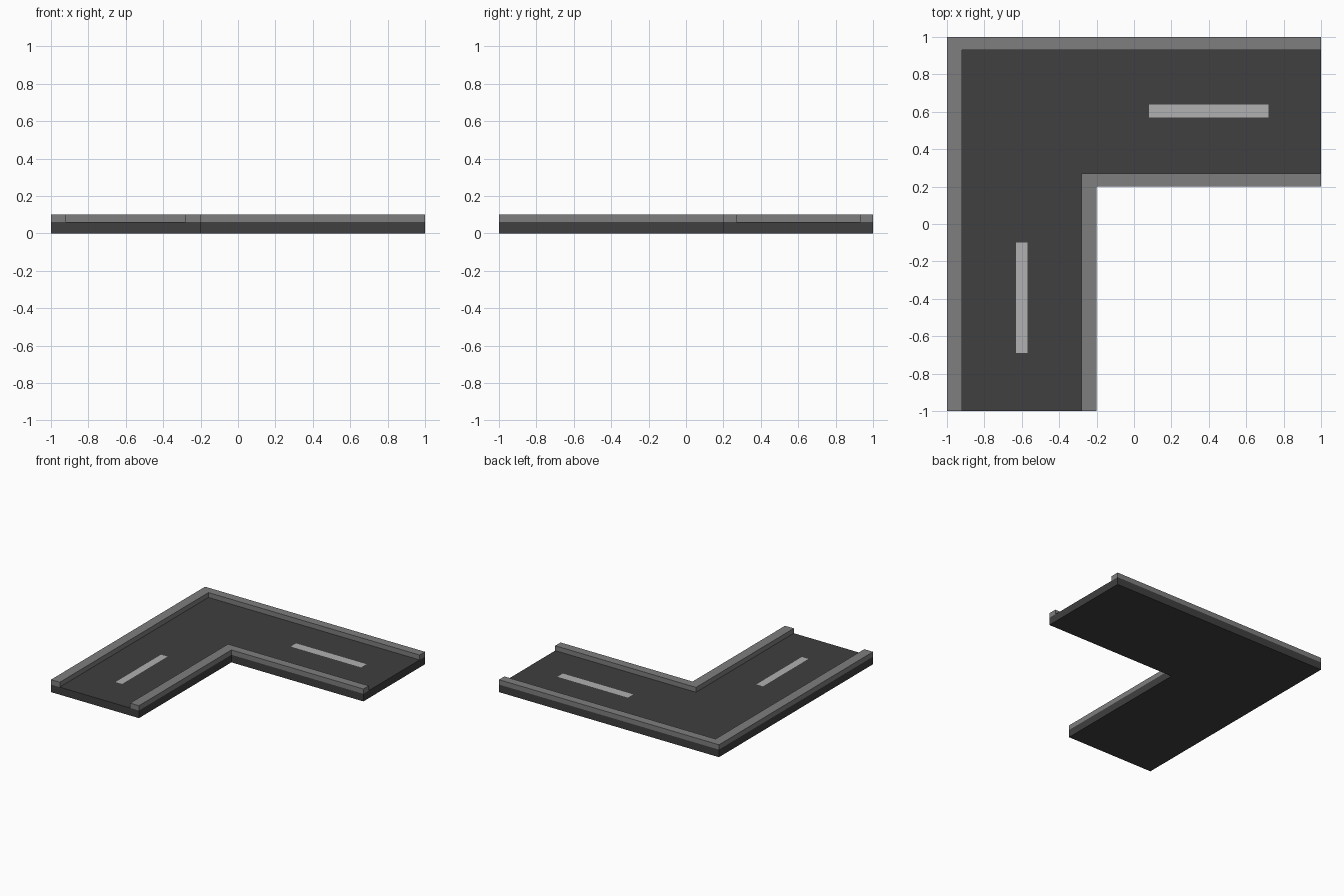
import bpy, bmesh
from mathutils import Vector

if "Cube" in bpy.data.objects:
    bpy.data.objects.remove(bpy.data.objects["Cube"])


def grey(name, v):
    m = bpy.data.materials.new(name)
    m.diffuse_color = (v, v, v, 1)
    m.use_nodes = True
    m.node_tree.nodes["Principled BSDF"].inputs["Base Color"].default_value = m.diffuse_color
    return m


asphalt = grey("asphalt", 0.05)
concrete = grey("concrete", 0.21)
paint = grey("paint", 0.44)


def slab(name, outline, z0, z1, mat, cut=None, flip=None):
    """Extrude a flat outline from z0 to z1; optionally split it and turn some faces."""
    bm = bmesh.new()
    face = bm.faces.new([bm.verts.new((x, y, z0)) for x, y in outline])
    if z1 > z0:
        ext = bmesh.ops.extrude_face_region(bm, geom=[face], use_keep_orig=True)
        top = [v for v in ext["geom"] if isinstance(v, bmesh.types.BMVert)]
        bmesh.ops.translate(bm, verts=top, vec=(0, 0, z1 - z0))
        bmesh.ops.recalc_face_normals(bm, faces=bm.faces[:])
    if cut:
        co, no = cut
        bmesh.ops.bisect_plane(bm, geom=bm.verts[:] + bm.edges[:] + bm.faces[:],
                               plane_co=Vector(co), plane_no=Vector(no))
    bm.normal_update()
    if flip:
        turned = [f for f in bm.faces if flip(f.calc_center_median(), f.normal)]
        bmesh.ops.reverse_faces(bm, faces=turned)
    me = bpy.data.meshes.new(name)
    bm.to_mesh(me)
    bm.free()
    me.materials.append(mat)
    ob = bpy.data.objects.new(name, me)
    bpy.context.collection.objects.link(ob)
    return ob


def rect(x0, y0, x1, y1):
    return [(x0, y0), (x1, y0), (x1, y1), (x0, y1)]


ROAD, CURB = 0.062, 0.102

# L-shaped road bed; underside of one leg faces inward
slab("road_bed", [(-1, -1), (-0.2, -1), (-0.2, 0.2), (1, 0.2), (1, 1), (-1, 1)],
     0, ROAD, asphalt, cut=((-0.28, 0, 0), (1, 0, 0)),
     flip=lambda c, n: n.z < -0.9 and c.x < -0.28)

# Outer curb
slab("outer_curb", [(-1, -1), (-0.92, -1), (-0.92, 0.93), (1, 0.93), (1, 1), (-1, 1)],
     ROAD, CURB, concrete)

# Inner curb; end faces of its crosswise run face inward
slab("inner_curb", [(-0.28, -1), (-0.2, -1), (-0.2, 0.2), (1, 0.2), (1, 0.27), (-0.28, 0.27)],
     ROAD, CURB, concrete, cut=((0, 0.2, 0), (0, 1, 0)),
     flip=lambda c, n: abs(n.x) > 0.9 and c.y > 0.2)

# Painted lane dashes
slab("lane_dash_across", rect(0.08, 0.57, 0.72, 0.64), ROAD + 0.001, ROAD + 0.001, paint)
slab("lane_dash_along", rect(-0.63, -0.69, -0.57, -0.10), ROAD + 0.001, ROAD + 0.001, paint)
